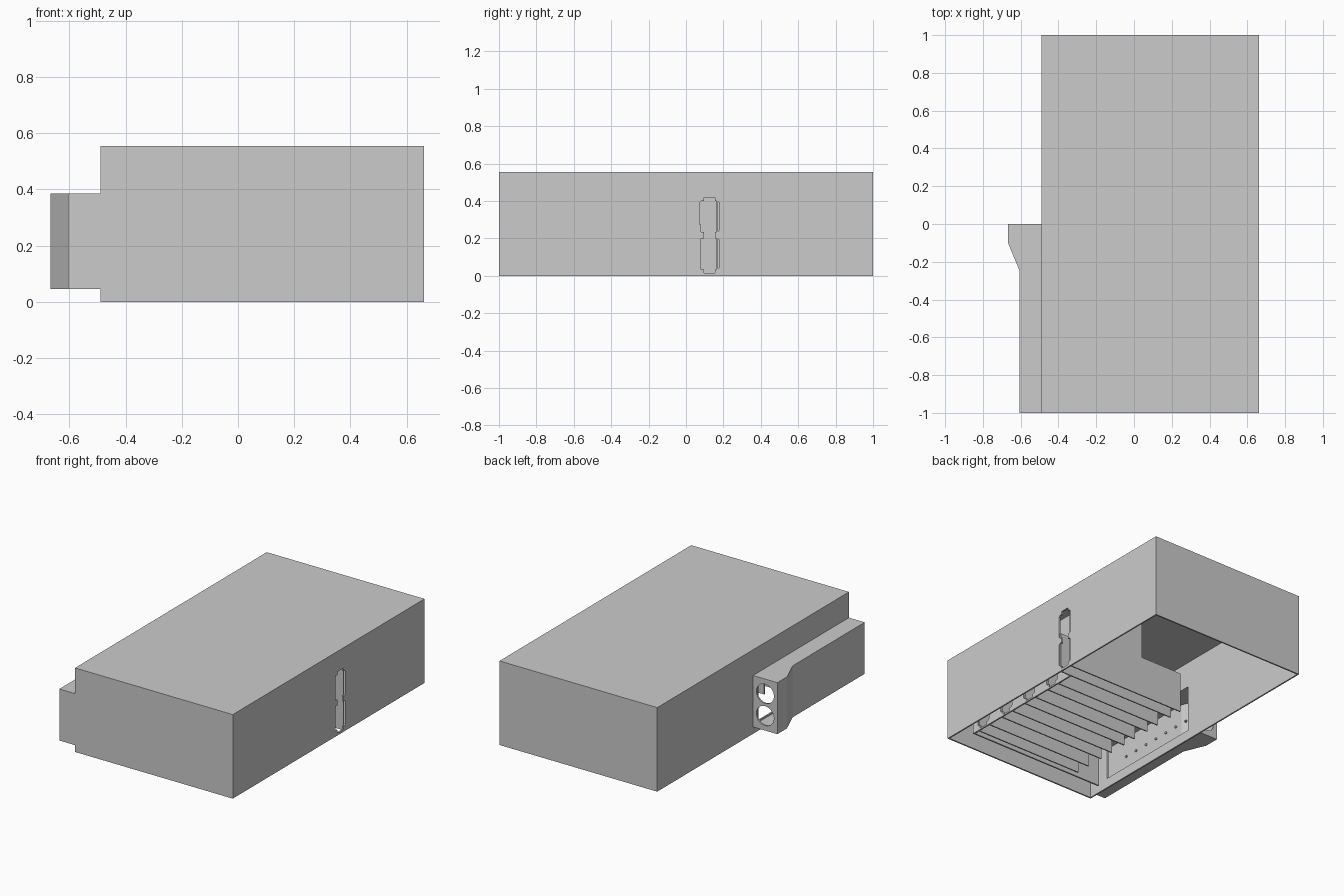
import bpy, bmesh, math
from mathutils import Vector

if "Cube" in bpy.data.objects:
    bpy.data.objects.remove(bpy.data.objects["Cube"])

T = 0.01  # sheet thickness


def prism(name, pts, a, b, axis='Z'):
    """Extrude a 2D outline: XY outline along z, or YZ outline along x."""
    bm = bmesh.new()
    if axis == 'Z':
        base = [bm.verts.new((u, v, a)) for u, v in pts]
        step = Vector((0, 0, b - a))
    else:
        base = [bm.verts.new((a, u, v)) for u, v in pts]
        step = Vector((b - a, 0, 0))
    face = bm.faces.new(base)
    ext = bmesh.ops.extrude_face_region(bm, geom=[face])['geom']
    bmesh.ops.translate(bm, vec=step, verts=[g for g in ext if isinstance(g, bmesh.types.BMVert)])
    bmesh.ops.recalc_face_normals(bm, faces=bm.faces)
    me = bpy.data.meshes.new(name)
    bm.to_mesh(me)
    bm.free()
    ob = bpy.data.objects.new(name, me)
    bpy.context.collection.objects.link(ob)
    return ob


def box(name, x0, x1, y0, y1, z0, z1):
    return prism(name, [(x0, y0), (x1, y0), (x1, y1), (x0, y1)], z0, z1)


def cylinder(name, loc, r, depth, rot, sides=32):
    bpy.ops.mesh.primitive_cylinder_add(vertices=sides, radius=r, depth=depth,
                                        location=loc, rotation=rot)
    ob = bpy.context.object
    ob.name = name
    return ob


def cut(ob, cutter):
    """Subtract a cutter and discard it."""
    cutter.hide_render = True
    m = ob.modifiers.new("cut", 'BOOLEAN')
    m.operation, m.solver, m.object = 'DIFFERENCE', 'EXACT', cutter
    bpy.context.view_layer.objects.active = ob
    bpy.ops.object.modifier_apply(modifier=m.name)
    bpy.data.objects.remove(cutter, do_unlink=True)


# Double-lobed slot outline, mirrored about its centre line
HALF = [(.03, .015), (.03, .035), (.045, .035), (.053, .045), (.053, .19), (.045, .2),
        (.03, .2), (.03, .235), (.045, .235), (.053, .245), (.053, .39), (.045, .4),
        (.03, .4), (.03, .42)]


def slot(y, x0, x1):
    pts = [(y + u, z) for u, z in HALF] + [(y - u, z) for u, z in reversed(HALF)]
    return prism("slot_cutter", pts, x0, x1, 'X')


# Open-bottomed main housing
housing = box("housing", -.49, .662, -1, 1, 0, .555)
cut(housing, box("cavity", -.49 + T, .662 - T, -1 + T, 1 - T, -.1, .555 - T))
cut(housing, slot(.125, .6, .7))
cut(housing, box("side_opening", -.53, -.45, -.83, -.055, .065, .375))

# Side duct with flared end and two round ports
duct = prism("side_duct", [(-.49, -1), (-.605, -1), (-.605, -.25), (-.667, -.1),
                           (-.667, 0), (-.49, 0)], .045, .385)
cut(duct, prism("duct_cavity", [(-.47, -1 + T), (-.595, -1 + T), (-.595, -.252),
                                (-.657, -.102), (-.657, -T), (-.47, -T)], .055, .375))
for z in (.142, .288):
    cut(duct, cylinder("port", (-.578, 0, z), .064, .1, (math.pi / 2, 0, 0)))

# Small pins on the inner face of the duct
for i in range(8):
    for z in (.13, .24):
        cylinder("pin", (-.592, -.78 + i * .095, z), .008, .012, (0, math.pi / 2, 0), 10)

# Slotted rack plate next to the right wall
wells = [-.1 - .22 * i for i in range(4)]
rack = box("rack_plate", .565, .575, -.85, .07, .005, .44)
for y in wells:
    cut(rack, slot(y, .5, .62))

# Pairs of guide plates forming each well
for y in wells:
    for s in (-1, 1):
        box("guide_plate", -.23, .565, y + s * .05 - .004, y + s * .05 + .004, .005, .28)

# Larger well behind the slot in the right wall
for y in (.075, .168):
    box("slot_guide", -.23, .655, y - .004, y + .004, .005, .275)
box("upper_partition", .08, .655, .164, .172, .275, .55)

# Plate at the front of the rack
box("front_rack_plate", -.43, .575, -.86, -.85, .005, .28)
